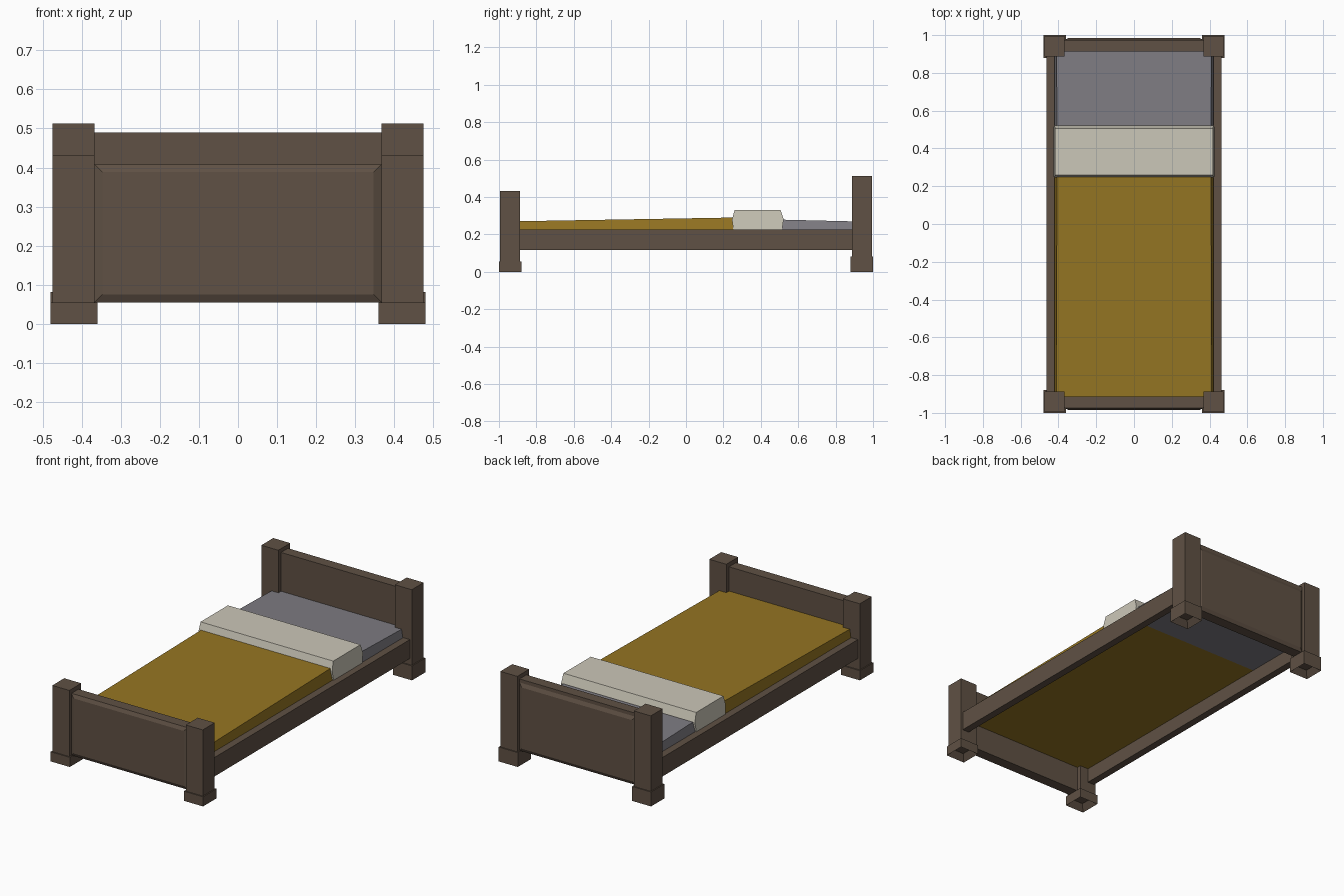
import bpy, bmesh
from mathutils import Vector

if "Cube" in bpy.data.objects:
    bpy.data.objects.remove(bpy.data.objects["Cube"])


def mat(name, rgb):
    m = bpy.data.materials.new(name)
    m.diffuse_color = (*rgb, 1)
    m.use_nodes = True
    m.node_tree.nodes["Principled BSDF"].inputs["Base Color"].default_value = m.diffuse_color
    return m


WOOD = mat("dark_wood", (0.115, 0.082, 0.058))
GOLD = mat("gold_blanket", (0.30, 0.178, 0.016))
GREY = mat("grey_sheet", (0.21, 0.202, 0.225))
CREAM = mat("cream_fold", (0.60, 0.57, 0.48))


def finish(name, bm, material):
    bmesh.ops.recalc_face_normals(bm, faces=bm.faces[:])
    me = bpy.data.meshes.new(name)
    bm.to_mesh(me)
    bm.free()
    me.materials.append(material)
    ob = bpy.data.objects.new(name, me)
    bpy.context.collection.objects.link(ob)
    return ob


def box_bm(x0, x1, y0, y1, z0, z1):
    bm = bmesh.new()
    bmesh.ops.create_cube(bm, size=1)
    for v in bm.verts:
        v.co = Vector((x1 if v.co.x > 0 else x0, y1 if v.co.y > 0 else y0,
                       z1 if v.co.z > 0 else z0))
    return bm


def face_towards(bm, d):
    bm.normal_update()
    return max(bm.faces, key=lambda f: f.normal.dot(Vector(d)))


def prism(name, profile, half_bottom, half_top, material):
    """Side profile of (y, z) spanning x, narrowing towards its top."""
    bm = bmesh.new()
    zs = [p[1] for p in profile]
    lo, hi = min(zs), max(zs)
    rings = []
    for s in (-1, 1):
        rings.append([bm.verts.new((s * (half_bottom + (half_top - half_bottom) * (z - lo) / (hi - lo)), y, z))
                      for y, z in profile])
    n = len(profile)
    bm.faces.new(rings[0])
    bm.faces.new(rings[1])
    for i in range(n):
        j = (i + 1) % n
        bm.faces.new((rings[0][i], rings[0][j], rings[1][j], rings[1][i]))
    return finish(name, bm, material)


# Head and foot ends: posts, hollow feet and raised panels
for end, s, top, foot, panel_top in (("foot", -1, 0.432, 0.055, 0.408),
                                     ("head", 1, 0.512, 0.082, 0.49)):
    for side, sx in (("left", -1), ("right", 1)):
        xs = sorted((sx * 0.367, sx * 0.474))
        ys = sorted((s * 0.887, s * 0.994))
        finish(f"{end}_post_{side}", box_bm(*xs, *ys, foot - 0.005, top), WOOD)

        xs = sorted((sx * 0.36, sx * 0.48))
        ys = sorted((s * 0.88, s * 1.0))
        bm = box_bm(*xs, *ys, 0, foot)
        up = face_towards(bm, (0, 0, 1))
        bmesh.ops.inset_region(bm, faces=[up], thickness=0.006)
        low = face_towards(bm, (0, 0, -1))
        bmesh.ops.inset_region(bm, faces=[low], thickness=0.035)
        bmesh.ops.translate(bm, verts=low.verts[:], vec=(0, 0, 0.035))
        finish(f"{end}_post_base_{side}", bm, WOOD)

    ys = sorted((s * 0.912, s * 0.974))
    bm = box_bm(-0.367, 0.367, *ys, foot, panel_top)
    out = face_towards(bm, (0, s, 0))
    # plain strip along the top of the head panel, bevelled field below
    if end == "head":
        bmesh.ops.bisect_plane(bm, geom=bm.verts[:] + bm.edges[:] + bm.faces[:],
                               plane_co=(0, 0, 0.47), plane_no=(0, 0, 1))
        bm.normal_update()
        out = max((f for f in bm.faces if f.normal.y * s > 0.9), key=lambda f: f.calc_area())
    bmesh.ops.inset_region(bm, faces=[out], thickness=0.028)
    bmesh.ops.translate(bm, verts=out.verts[:], vec=(0, s * 0.01, 0))
    finish(f"{end}board_panel", bm, WOOD)

# Side rails
for side, sx in (("left", -1), ("right", 1)):
    xs = sorted((sx * 0.42, sx * 0.462))
    finish(f"side_rail_{side}", box_bm(*xs, -0.89, 0.89, 0.117, 0.225), WOOD)

# Bedding
prism("blanket", [(-0.912, 0.2), (-0.912, 0.27), (0.25, 0.29), (0.5, 0.285), (0.5, 0.2)],
      0.422, 0.408, GOLD)
prism("sheet", [(0.5, 0.2), (0.5, 0.279), (0.912, 0.269), (0.912, 0.2)],
      0.422, 0.408, GREY)
prism("folded_cover", [(0.255, 0.21), (0.246, 0.28), (0.26, 0.33), (0.506, 0.33),
                       (0.522, 0.28), (0.512, 0.21)], 0.426, 0.418, CREAM)
